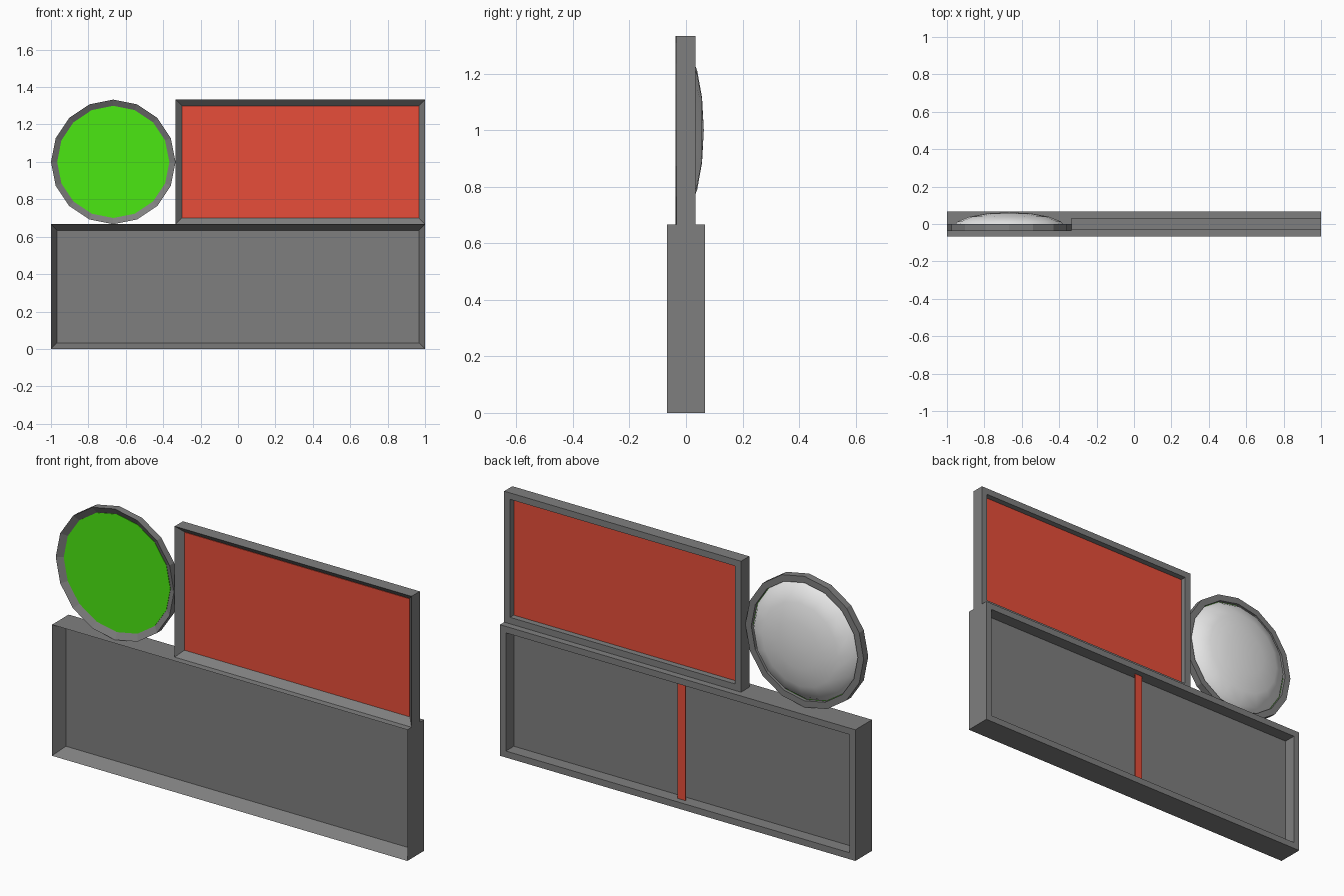
import bpy, bmesh, math

if "Cube" in bpy.data.objects:
    bpy.data.objects.remove(bpy.data.objects["Cube"])


def make_mat(name, rgb):
    m = bpy.data.materials.new(name)
    m.diffuse_color = (*rgb, 1.0)
    m.use_nodes = True
    m.node_tree.nodes["Principled BSDF"].inputs["Base Color"].default_value = m.diffuse_color
    return m


GREY = make_mat("grey", (0.212, 0.212, 0.212))
RED = make_mat("red", (0.8, 0.076, 0.042))
GREEN = make_mat("green", (0.07, 0.8, 0.006))
WHITE = make_mat("white", (0.8, 0.8, 0.8))


def rect(x0, x1, z0, z1, inset=0.0):
    """Corner points (x, z) of an inset rectangle."""
    a, b, c, d = x0 + inset, x1 - inset, z0 + inset, z1 - inset
    return [(a, c), (b, c), (b, d), (a, d)]


def circle(r, cx=-0.667, cz=1.0, n=16):
    return [(cx + r * math.cos(2 * math.pi * i / n),
             cz + r * math.sin(2 * math.pi * i / n)) for i in range(n)]


def loft(name, loops, mat, ring=False, cap_start=False, cap_end=False, tip=None):
    """Bridge a list of (outline, y) loops; ring joins the last to the first."""
    bm = bmesh.new()
    rows = [[bm.verts.new((x, y, z)) for x, z in pts] for pts, y in loops]
    pairs = list(zip(rows, rows[1:]))
    if ring:
        pairs.append((rows[-1], rows[0]))
    for a, b in pairs:
        for i in range(len(a)):
            j = (i + 1) % len(a)
            bm.faces.new((a[i], a[j], b[j], b[i]))
    if cap_start:
        bm.faces.new(rows[0])
    if cap_end:
        bm.faces.new(rows[-1])
    if tip:
        t = bm.verts.new(tip)
        last = rows[-1]
        for i in range(len(last)):
            bm.faces.new((last[i], last[(i + 1) % len(last)], t))
    bmesh.ops.recalc_face_normals(bm, faces=bm.faces)
    me = bpy.data.meshes.new(name)
    bm.to_mesh(me)
    bm.free()
    me.materials.append(mat)
    ob = bpy.data.objects.new(name, me)
    bpy.context.collection.objects.link(ob)
    return ob


def frame(name, outer, inner, front, mid, back):
    """Frame with a bevelled front and a square recess behind."""
    return loft(name, [(outer, front), (inner, mid), (inner, back), (outer, back)],
                GREY, ring=True)


def plate(name, outline, y, mat, t=0.003):
    return loft(name, [(outline, y - t), (outline, y + t)], mat,
                cap_start=True, cap_end=True)


# Base housing with its thin wall and the rear divider strip
base = (-1, 1, 0, 0.667)
frame("base_frame", rect(*base), rect(*base, 0.033), -0.067, 0.0, 0.067)
plate("base_panel", rect(*base, 0.033), 0.0, GREY)
plate("divider_strip", rect(-0.022, 0.022, 0.033, 0.634), 0.033, RED)

# Upper red panel in its frame
upper = (-0.333, 1, 0.667, 1.333)
frame("upper_frame", rect(*upper), rect(*upper, 0.033), -0.033, 0.0, 0.033)
plate("upper_panel", rect(*upper, 0.033), 0.0, RED)

# Round lamp: ring, green lens in front, white dome behind
LENS_Y = -0.018
frame("lamp_ring", circle(0.333), circle(0.3), -0.037, LENS_Y, 0.0)
plate("lamp_lens", circle(0.3), LENS_Y, GREEN, 0.002)
steps = [math.radians(a) for a in (90, 67.5, 45, 22.5)]
dome = loft("lamp_dome",
            [(circle(0.3 * math.sin(a)), LENS_Y + 0.081 * math.cos(a)) for a in steps],
            WHITE, cap_start=True, tip=(-0.667, LENS_Y + 0.081, 1.0))
bpy.context.view_layer.objects.active = dome
dome.select_set(True)
bpy.ops.object.shade_smooth_by_angle(angle=math.radians(50))
